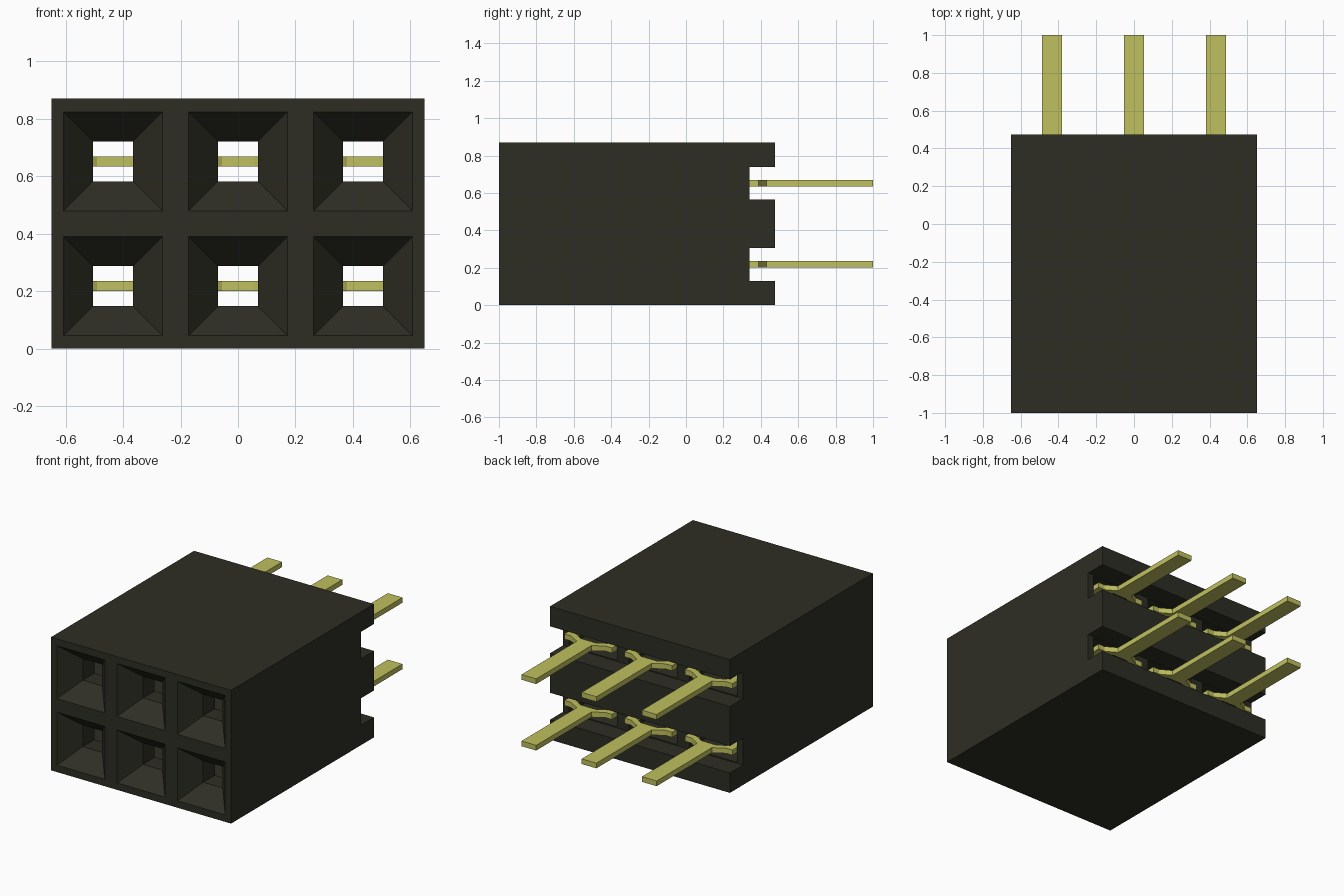
import bpy, bmesh

cube = bpy.data.objects.get("Cube")
if cube:
    bpy.data.objects.remove(cube, do_unlink=True)

COLUMNS = (-0.435, 0, 0.435)
ROWS = (0.218, 0.652)


def material(name, rgb):
    m = bpy.data.materials.new(name)
    m.use_nodes = True
    m.diffuse_color = (*rgb, 1)
    m.node_tree.nodes["Principled BSDF"].inputs["Base Color"].default_value = (*rgb, 1)
    return m


def finish(name, bm, mat):
    bmesh.ops.recalc_face_normals(bm, faces=bm.faces)
    mesh = bpy.data.meshes.new(name)
    bm.to_mesh(mesh)
    bm.free()
    mesh.materials.append(mat)
    obj = bpy.data.objects.new(name, mesh)
    bpy.context.collection.objects.link(obj)
    return obj


def extrude_outline(bm, points, offset):
    face = bm.faces.new([bm.verts.new(p) for p in points])
    result = bmesh.ops.extrude_face_region(bm, geom=[face])
    verts = [v for v in result["geom"] if isinstance(v, bmesh.types.BMVert)]
    bmesh.ops.translate(bm, verts=verts, vec=offset)


black = material("dark olive plastic", (0.027, 0.027, 0.018))
gold = material("yellow metal", (0.53, 0.53, 0.115))

# Housing: side profile with two rear slots, extruded across the width
BACK, FLOOR = 0.475, 0.34
profile = [(-1, 0), (BACK, 0)]
for z in ROWS:
    lo, hi = z - 0.088, z + 0.088
    profile += [(BACK, lo), (FLOOR, lo), (FLOOR, hi), (BACK, hi)]
profile += [(BACK, 0.87), (-1, 0.87)]
bm = bmesh.new()
extrude_outline(bm, [(-0.65, y, z) for y, z in profile], (1.3, 0, 0))
housing = finish("housing", bm, black)

# Socket cutters: tapered mouth, narrow throat, wide contact chamber
# Each section is depth, half width, half height
SECTIONS = ((-1.06, 0.224, 0.224), (-0.88, 0.07, 0.07), (-0.76, 0.07, 0.07),
            (-0.76, 0.173, 0.082), (0.4, 0.173, 0.082))
bm = bmesh.new()
for x in COLUMNS:
    for z in ROWS:
        rings = [[bm.verts.new((x + sx * w, y, z + sz * h))
                  for sx, sz in ((-1, -1), (1, -1), (1, 1), (-1, 1))]
                 for y, w, h in SECTIONS]
        for a, b in zip(rings, rings[1:]):
            for i in range(4):
                j = (i + 1) % 4
                bm.faces.new((a[i], a[j], b[j], b[i]))
        bm.faces.new(rings[0])
        bm.faces.new(rings[-1])
cutter = finish("socket_cutter", bm, black)
cutter.hide_render = True

cut = housing.modifiers.new("sockets", "BOOLEAN")
cut.operation = "DIFFERENCE"
cut.solver = "EXACT"
cut.object = cutter
bpy.context.view_layer.objects.active = housing
bpy.ops.object.modifier_apply(modifier=cut.name)
bpy.data.objects.remove(cutter, do_unlink=True)

# Contacts: flat tail that forks into two prongs inside the chamber
half = [(0.053, 1), (0.053, 0.43), (0.125, 0.388), (0.172, 0.388),
        (0.172, -0.6), (0.125, -0.6), (0.125, 0.343), (0.055, 0.385)]
outline = half + [(-x, y) for x, y in reversed(half)]
for r, z in enumerate(ROWS):
    for c, cx in enumerate(COLUMNS):
        bm = bmesh.new()
        extrude_outline(bm, [(cx + x, y, z - 0.017) for x, y in outline], (0, 0, 0.034))
        finish(f"contact_pin_{r + 1}_{c + 1}", bm, gold)
